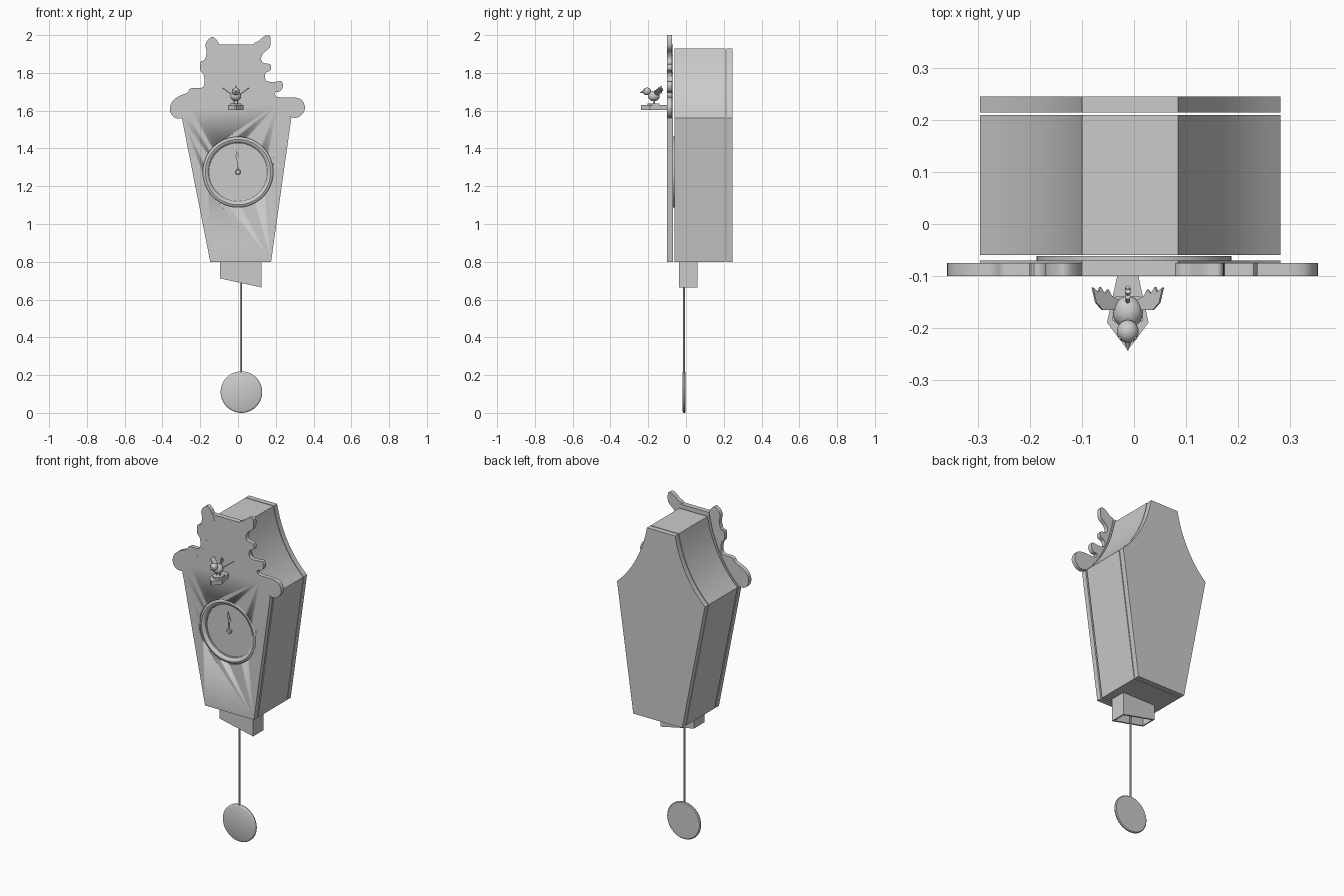
import bpy, bmesh, math
from mathutils import Vector

if "Cube" in bpy.data.objects:
    bpy.data.objects.remove(bpy.data.objects["Cube"])


def finish(bm, name, angle=30):
    bmesh.ops.remove_doubles(bm, verts=bm.verts, dist=1e-5)
    bmesh.ops.recalc_face_normals(bm, faces=bm.faces)
    me = bpy.data.meshes.new(name)
    bm.to_mesh(me)
    bm.free()
    ob = bpy.data.objects.new(name, me)
    bpy.context.collection.objects.link(ob)
    bpy.ops.object.select_all(action='DESELECT')
    ob.select_set(True)
    bpy.context.view_layer.objects.active = ob
    bpy.ops.object.shade_smooth_by_angle(angle=math.radians(angle))
    return ob


def slab(name, pts, offset):
    """Extrude a closed 3D outline along a vector."""
    bm = bmesh.new()
    f = bm.faces.new([bm.verts.new(p) for p in pts])
    res = bmesh.ops.extrude_face_region(bm, geom=[f], use_keep_orig=True)
    for v in res['geom']:
        if isinstance(v, bmesh.types.BMVert):
            v.co += Vector(offset)
    return finish(bm, name)


def front_slab(name, pts, y0, y1):
    return slab(name, [(x, y0, z) for x, z in pts], (0, y1 - y0, 0))


def lathe(name, profile, x, z, closed=False, n=64):
    """Turn a (radius, y) profile about a front-to-back axis."""
    bm = bmesh.new()
    rows = []
    for r, y in profile:
        rows.append([bm.verts.new((x + r * math.cos(2 * math.pi * i / n), y,
                                   z + r * math.sin(2 * math.pi * i / n))) for i in range(n)])
    pairs = list(zip(rows, rows[1:])) + ([(rows[-1], rows[0])] if closed else [])
    for a, b in pairs:
        for i in range(n):
            bm.faces.new((a[i], a[(i + 1) % n], b[(i + 1) % n], b[i]))
    bmesh.ops.dissolve_degenerate(bm, dist=1e-6, edges=bm.edges)
    return finish(bm, name)


def rod(name, a, b, r1, r2, n=12):
    a, b = Vector(a), Vector(b)
    bm = bmesh.new()
    bmesh.ops.create_cone(bm, cap_ends=True, segments=n, radius1=r1, radius2=r2, depth=(b - a).length)
    rot = (b - a).to_track_quat('Z', 'Y')
    for v in bm.verts:
        v.co = rot @ v.co + (a + b) / 2
    return finish(bm, name)


def ball(name, c, s):
    bm = bmesh.new()
    bmesh.ops.create_uvsphere(bm, u_segments=24, v_segments=16, radius=1)
    for v in bm.verts:
        v.co = Vector((v.co.x * s[0], v.co.y * s[1], v.co.z * s[2])) + Vector(c)
    return finish(bm, name)


def smooth(pts, k=4):
    """Closed Catmull-Rom curve through the points."""
    out, n = [], len(pts)
    for i in range(n):
        p = [Vector(pts[(i + j - 1) % n]) for j in range(4)]
        for s in range(k):
            t = s / k
            out.append(tuple(0.5 * (2 * p[1] + (p[2] - p[0]) * t
                       + (2 * p[0] - 5 * p[1] + 4 * p[2] - p[3]) * t * t
                       + (3 * p[1] - p[0] - 3 * p[2] + p[3]) * t ** 3)))
    return out


def bezier(a, c, b, n=12):
    a, c, b = Vector(a), Vector(c), Vector(b)
    return [tuple(a * (1 - t) ** 2 + c * 2 * t * (1 - t) + b * t * t)
            for t in [i / n for i in range(n + 1)]]


def case_outline(top):
    return ([(-0.147, 0.80), (0.175, 0.80)]
            + bezier((0.282, 1.56), (0.13, 1.70), (0.085, top))
            + bezier((-0.10, top), (-0.145, 1.70), (-0.297, 1.56)))


# Case: main body, back board and front board with a dial opening
front_slab("case_body", case_outline(1.93), -0.06, 0.21)
front_slab("back_board", case_outline(1.93), 0.215, 0.246)
front = front_slab("front_board", case_outline(1.95), -0.10, -0.07)
cutter = lathe("dial_cutter", [(0, -0.2), (0.186, -0.2), (0.186, 0), (0, 0)], 0, 1.275)
cutter.hide_render = True
cutter.hide_viewport = True
mod = front.modifiers.new("opening", 'BOOLEAN')
mod.operation = 'DIFFERENCE'
mod.solver = 'EXACT'
mod.object = cutter

# Carved leaf ornaments on both sides of the front board
left = [(-.10, 1.95), (-.113, 1.975), (-.135, 1.991), (-.161, 1.972), (-.172, 1.945), (-.166, 1.91),
        (-.177, 1.868), (-.197, 1.86), (-.20, 1.815), (-.182, 1.79), (-.177, 1.75), (-.19, 1.722),
        (-.25, 1.718), (-.27, 1.695), (-.315, 1.675), (-.35, 1.645), (-.36, 1.605), (-.347, 1.572),
        (-.315, 1.558), (-.277, 1.572), (-.225, 1.638), (-.168, 1.72), (-.12, 1.82), (-.08, 1.90)]
right = [(.08, 1.95), (.108, 1.968), (.14, 1.994), (.166, 1.998), (.173, 1.975), (.168, 1.935),
         (.135, 1.905), (.122, 1.875), (.135, 1.853), (.17, 1.845), (.173, 1.815), (.147, 1.80),
         (.143, 1.77), (.16, 1.754), (.20, 1.753), (.23, 1.755), (.238, 1.728), (.222, 1.702),
         (.198, 1.697), (.21, 1.672), (.315, 1.668), (.348, 1.64), (.352, 1.60), (.32, 1.566),
         (.27, 1.572), (.18, 1.66), (.11, 1.75), (.07, 1.87)]
front_slab("left_ornament", smooth(left), -0.1005, -0.075)
front_slab("right_ornament", smooth(right), -0.1005, -0.075)

# Dial with bezel, hands and hub
lathe("dial_bezel", [(.150, -.062), (.188, -.062), (.188, -.088), (.182, -.094), (.173, -.097),
                     (.164, -.094), (.157, -.088), (.155, -.083), (.150, -.081)], 0, 1.275, True)
lathe("dial_face", [(0, -.076), (.154, -.076), (.154, -.066), (0, -.066)], 0, 1.275)
for nm, length, y, tilt in [("hour_hand", 0.085, -0.081, 0.0), ("minute_hand", 0.115, -0.085, 0.06)]:
    shape = [(-.003, 0), (.003, 0), (.003, length * .65), (.009, length * .75), (.002, length * .9),
             (0, length), (-.002, length * .9), (-.009, length * .75), (-.003, length * .65)]
    c, s = math.cos(tilt), math.sin(tilt)
    front_slab(nm, [(x * c - z * s, 1.275 + x * s + z * c) for x, z in shape], y, y + 0.003)
lathe("hand_hub", [(0, -.09), (.011, -.09), (.014, -.087), (.014, -.076), (0, -.076)], 0, 1.275, n=24)

# Hollow pendulum chute with a slanted lower edge
def low(x):
    return 0.712 - (x + 0.095) / 0.22 * 0.048

for nm, x0, x1, y0, y1 in [("front", -.095, .125, -.037, -.027), ("back", -.095, .125, .05, .06),
                           ("left", -.095, -.085, -.027, .05), ("right", .115, .125, -.027, .05)]:
    front_slab("chute_" + nm, [(x0, .80), (x1, .80), (x1, low(x1)), (x0, low(x0))], y0, y1)

# Pendulum
rod("pendulum_rod", (.016, -.010, .20), (.016, -.010, .80), .006, .006)
lathe("pendulum_bob", [(0, -.019), (.100, -.019), (.106, -.016), (.110, -.011),
                       (.110, -.006), (.105, -.002), (0, -.002)], .018, .110)

# Perch and pad
bx = -0.012
perch = [(-.02, -.098), (.02, -.098), (.04, -.19), (.004, -.238), (-.004, -.238), (-.04, -.19)]
slab("perch", [(bx + x, y, 1.603) for x, y in perch], (0, 0, .026))
lathe_pad = [(-.024, -.14), (.024, -.14), (.03, -.185), (0, -.205), (-.03, -.185)]
slab("perch_pad", [(bx + x, y, 1.629) for x, y in lathe_pad], (0, 0, .008))

# Bird
ball("bird_body", (bx, -.170, 1.677), (.029, .031, .027))
ball("bird_head", (bx, -.207, 1.702), (.021, .022, .020))
rod("bird_beak", (bx, -.222, 1.702), (bx, -.244, 1.695), .008, .001)
for i, (y, z, h) in enumerate([(-.140, 1.705, .020), (-.130, 1.712, .018), (-.122, 1.700, .012)]):
    rod("tail_feather_%d" % i, (bx, -.152, 1.688), (bx, y, z + h), .004, .005)
wing = [(.015, -.165), (.05, -.166), (.063, -.152), (.070, -.122), (.059, -.131), (.055, -.121),
        (.047, -.134), (.040, -.126), (.034, -.138), (.015, -.150)]
for side, s in [("left", -1), ("right", 1)]:
    slab(side + "_wing", [(bx + s * x, y, 1.680 + (x - .02) * .75) for x, y in wing],
         (-s * .003, 0, .004))
    rod(side + "_leg", (bx + s * .01, -.168, 1.635), (bx + s * .01, -.168, 1.665), .003, .003, 8)
    ball(side + "_eye", (bx + s * .014, -.219, 1.709), (.004, .004, .004))
